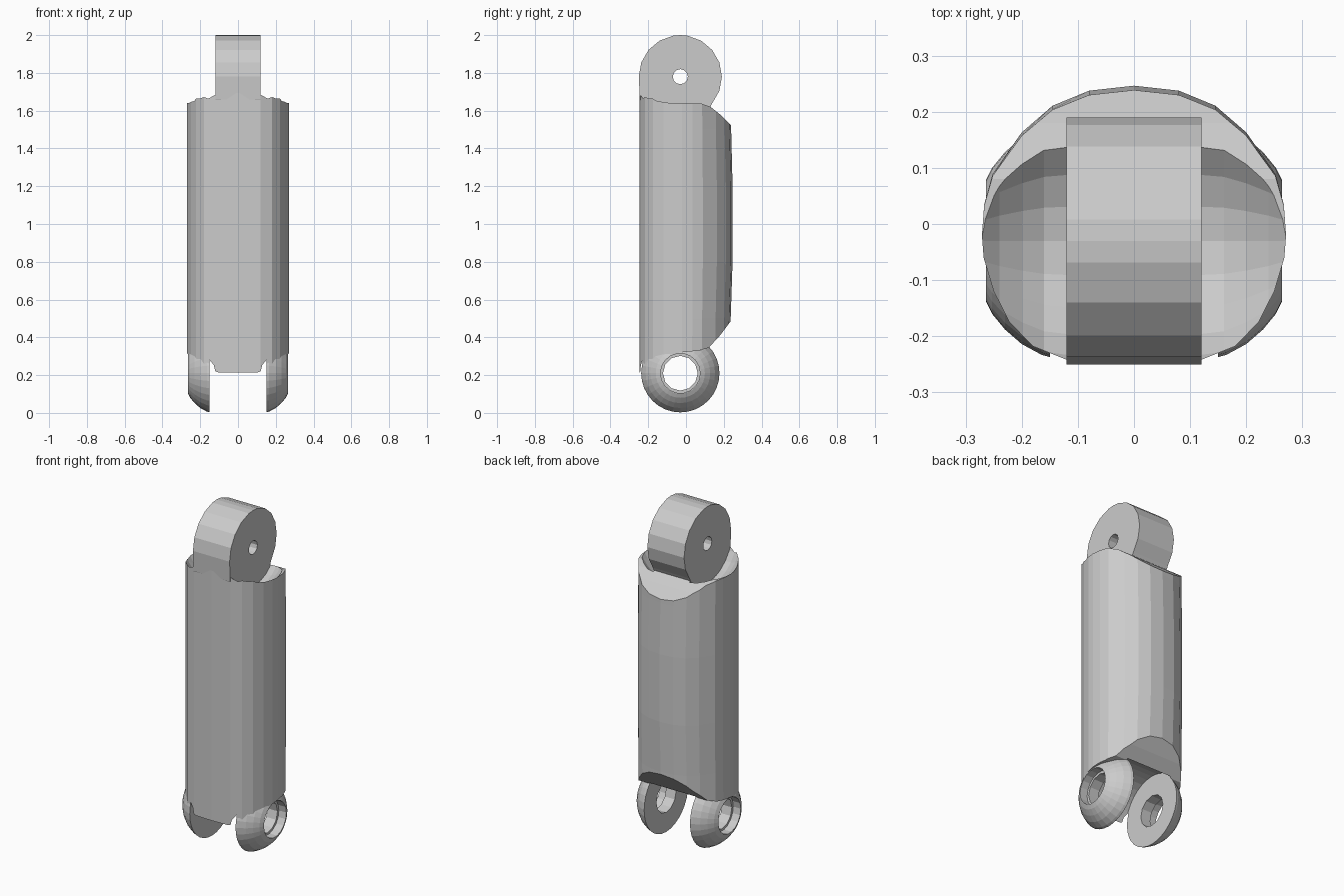
import bpy, bmesh, math

if "Cube" in bpy.data.objects:
    bpy.data.objects.remove(bpy.data.objects["Cube"])

PIV_Y, LOW_Z, TOP_Z = -0.03, 0.21, 1.78   # hinge axes, both along x


def loft(name, rings):
    """Closed solid through a list of equal-length vertex rings."""
    bm = bmesh.new()
    vs = [[bm.verts.new(p) for p in r] for r in rings]
    n = len(vs[0])
    for a, b in zip(vs, vs[1:]):
        for i in range(n):
            j = (i + 1) % n
            bm.faces.new((a[i], a[j], b[j], b[i]))
    bm.faces.new(vs[0])
    bm.faces.new(vs[-1])
    bmesh.ops.recalc_face_normals(bm, faces=bm.faces)
    me = bpy.data.meshes.new(name)
    bm.to_mesh(me)
    bm.free()
    ob = bpy.data.objects.new(name, me)
    bpy.context.collection.objects.link(ob)
    return ob


def lathe_x(name, z, profile, n=24):
    """Revolve (x, radius) pairs around a hinge axis at height z."""
    ang = [2 * math.pi * i / n for i in range(n)]
    return loft(name, [[(x, PIV_Y + r * math.cos(a), z + r * math.sin(a)) for a in ang]
                       for x, r in profile])


def prism_x(name, outline, w):
    """Extrude a (y, z) outline across x from -w to w."""
    return loft(name, [[(x, y, z) for y, z in outline] for x in (-w, w)])


def combine(ob, tool, op):
    m = ob.modifiers.new(op, 'BOOLEAN')
    m.operation, m.solver, m.object = op, 'EXACT', tool
    bpy.context.view_layer.objects.active = ob
    bpy.ops.object.modifier_apply(modifier=m.name)
    bpy.data.objects.remove(tool, do_unlink=True)


# Body: rounded section with a flattened front, slightly bulged mid-length
half = [(.12, -.242), (.18, -.218), (.222, -.175), (.25, -.12), (.268, -.06), (.271, -.02),
        (.267, .035), (.252, .09), (.2, .165), (.145, .213), (.08, .24)]
section = [(0, -.246)] + half + [(0, .249)] + [(-x, y) for x, y in reversed(half)]
body = loft("finger_link", [
    [(x * k, y * (k if y < 0 else kb), z) for x, y in section]
    for z, k, kb in ((.1, 1, .93), (.5, 1, .95), (.8, 1, .99), (1.2, 1, .99),
                     (1.5, 1, .96), (1.85, 1, .94))])

# Side outline trims both ends of the body
combine(body, prism_x("side_outline", [
    (-.3, .21), (-.235, .215), (-.19, .25), (-.12, .3), (-.03, .32), (.07, .33), (.12, .345),
    (.18, .41), (.24, .49), (.3, .6), (.3, 1.45), (.24, 1.52), (.18, 1.58), (.13, 1.62),
    (.08, 1.638), (0, 1.64), (-.1, 1.648), (-.18, 1.67), (-.25, 1.695), (-.3, 1.72)], .4),
    'INTERSECT')

# Dished seats beside the top knuckle
for s in (-1, 1):
    combine(body, lathe_x("seat", TOP_Z, [
        (s * x, r) for x, r in ((.118, .235), (.16, .228), (.2, .205), (.24, .173),
                                (.27, .14), (.33, .08))]), 'DIFFERENCE')

# Top knuckle: disc with a straight front running down into the body
arc = [math.radians(a) for a in range(-40, 181, 20)]
knuckle = [(PIV_Y + .22 * math.cos(a), TOP_Z + .22 * math.sin(a)) for a in arc]
knuckle += [(PIV_Y, TOP_Z + .22)]
knuckle.sort(key=lambda p: math.atan2(p[1] - TOP_Z, p[0] - PIV_Y) % (2 * math.pi)
             if p[1] > TOP_Z - .001 else p[1] - TOP_Z - 1)
knuckle += [(-.244, 1.66), (-.2, 1.56), (.1, 1.56)]
combine(body, prism_x("top_knuckle", knuckle, .12), 'UNION')
combine(body, lathe_x("pin_hole", TOP_Z, [(-.3, .04), (.3, .04)], 12), 'DIFFERENCE')

# Domed fork discs at the bottom
for s in (-1, 1):
    combine(body, lathe_x("fork_disc", LOW_Z, [
        (s * x, r) for x, r in ((.14, .21), (.165, .203), (.2, .184), (.23, .158),
                                (.253, .13), (.264, .108))], 32), 'UNION')

# Slot between the forks: round pocket plus open bottom front
combine(body, lathe_x("slot_round", LOW_Z, [(-.15, .213), (.15, .213)], 32), 'DIFFERENCE')
combine(body, prism_x("slot_open", [(-.4, -.2), (.4, -.2), (.4, .209), (-.4, .209)], .15),
        'DIFFERENCE')

# Stepped bearing holes
combine(body, lathe_x("bearing_hole", LOW_Z, [(-.4, .092), (.4, .092)], 12), 'DIFFERENCE')
for s in (-1, 1):
    combine(body, lathe_x("bearing_step", LOW_Z, [(s * .215, .105), (s * .4, .105)], 18),
            'DIFFERENCE')
